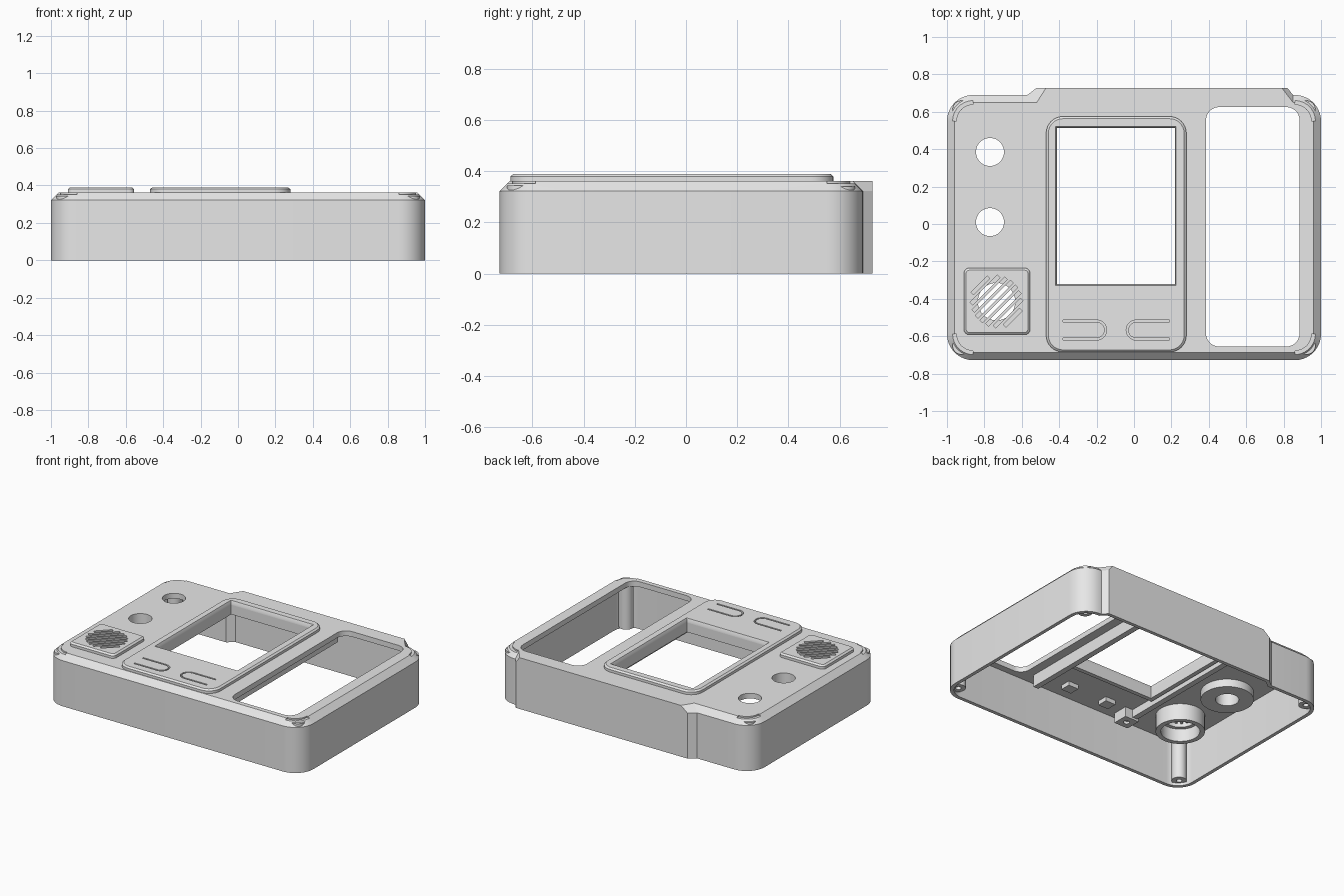
import bpy, bmesh, math

old = bpy.data.objects.get("Cube")
if old:
    bpy.data.objects.remove(old, do_unlink=True)

grey = bpy.data.materials.new("light grey plastic")
grey.use_nodes = True
grey.diffuse_color = (0.8, 0.8, 0.8, 1)
grey.node_tree.nodes["Principled BSDF"].inputs["Base Color"].default_value = (0.8, 0.8, 0.8, 1)


def loft(name, rings, closed=False):
    """Skin a stack of (outline, height) rings; cap the ends or close the loop."""
    bm = bmesh.new()
    loops = [[bm.verts.new((x, y, z)) for x, y in pts] for pts, z in rings]
    pairs = list(zip(loops, loops[1:]))
    if closed:
        pairs.append((loops[-1], loops[0]))
    else:
        bm.faces.new(loops[0])
        bm.faces.new(loops[-1])
    for a, b in pairs:
        n = len(a)
        for i in range(n):
            j = (i + 1) % n
            bm.faces.new((a[i], a[j], b[j], b[i]))
    bmesh.ops.recalc_face_normals(bm, faces=bm.faces)
    mesh = bpy.data.meshes.new(name)
    bm.to_mesh(mesh)
    bm.free()
    mesh.materials.append(grey)
    ob = bpy.data.objects.new(name, mesh)
    bpy.context.collection.objects.link(ob)
    return ob


def arc(cx, cy, r, a0, a1, n=10):
    angles = [math.radians(a0 + (a1 - a0) * i / n) for i in range(n + 1)]
    return [(cx + r * math.cos(a), cy + r * math.sin(a)) for a in angles]


def circle(cx, cy, r, n=40):
    return arc(cx, cy, r, 0, 360, n)[:-1]


def rounded(x0, x1, y0, y1, r, n=8):
    return (arc(x1 - r, y0 + r, r, -90, 0, n) + arc(x1 - r, y1 - r, r, 0, 90, n)
            + arc(x0 + r, y1 - r, r, 90, 180, n) + arc(x0 + r, y0 + r, r, 180, 270, n))


def rect(x0, x1, y0, y1, g=0.0):
    return [(x0 - g, y0 - g), (x1 + g, y0 - g), (x1 + g, y1 + g), (x0 - g, y1 + g)]


def prism(name, pts, z0, z1):
    return loft(name, [(pts, z0), (pts, z1)])


def tube(name, x, y, r_out, r_in, z0, z1):
    o, i = circle(x, y, r_out), circle(x, y, r_in)
    return loft(name, [(o, z0), (o, z1), (i, z1), (i, z0)], closed=True)


def cut(targets, cutters):
    for ob in targets:
        for c in cutters:
            mod = ob.modifiers.new("cut", "BOOLEAN")
            mod.operation, mod.solver, mod.object = "DIFFERENCE", "EXACT", c
            bpy.context.view_layer.objects.active = ob
            bpy.ops.object.modifier_apply(modifier=mod.name)
    for c in cutters:
        bpy.data.objects.remove(c, do_unlink=True)


# Open-bottomed shell with a thicker back section
CX, FRONT, BACK = 0.86, -0.588, 0.55
CORNERS = [(CX, FRONT, -90), (CX, BACK, 0), (-CX, BACK, 90), (-CX, FRONT, 180)]


def outline(r, bump_right, bump_left, bump_y):
    a = [arc(x, y, r, s, s + 90) for x, y, s in CORNERS]
    step = [(0.85, BACK + r), (bump_right, bump_y), (bump_left, bump_y), (bump_left - 0.05, BACK + r)]
    return a[0] + a[1] + step + a[2] + a[3]


outer = outline(0.14, 0.82, -0.52, 0.728)
top = outline(0.10, 0.79, -0.47, 0.728)
inner = outline(0.115, 0.81, -0.51, 0.703)
case = loft("case_shell", [(inner, 0.325), (inner, 0), (outer, 0), (outer, 0.322), (top, 0.362)])

# Shallow steps on the corners
cut([case], [prism("corner_cutter", arc(x, y, 0.17, s, s + 90) + arc(x, y, 0.09, s + 90, s), 0.352, 0.42)
             for x, y, s in CORNERS])

# Side window and two round holes
HOLES = [(-0.77, 0.385), (-0.77, 0.01)]
cut([case], [prism("window_cutter", rounded(0.385, 0.885, -0.655, 0.625, 0.07), 0.2, 0.5)]
    + [prism("hole_cutter", circle(x, y, 0.075), 0.2, 0.5) for x, y in HOLES])


# Raised pads with a softened top edge
def pad(name, x0, x1, y0, y1, r):
    e = 0.012
    full = rounded(x0, x1, y0, y1, r)
    small = rounded(x0 + e, x1 - e, y0 + e, y1 - e, r - e)
    return loft(name, [(full, 0.355), (full, 0.38), (small, 0.39)])


bezel = pad("screen_bezel", -0.47, 0.28, -0.685, 0.575, 0.09)
grille = pad("speaker_pad", -0.91, -0.555, -0.592, -0.235, 0.03)

# Screen opening with a lip underneath
SCREEN = (-0.412, 0.218, -0.322, 0.513)
lip = prism("screen_lip", rect(*SCREEN, 0.03), 0.295, 0.33)
cut([case, bezel, lip], [loft("screen_cutter", [(rect(*SCREEN), 0.2), (rect(*SCREEN), 0.372),
                                                (rect(*SCREEN, 0.012), 0.40)])])

# U-shaped grooves around the two push buttons
grooves = []
for cx, end, s in ((-0.2, -0.38, -90), (0.012, 0.19, 90)):
    out, inn = arc(cx, -0.567, 0.054, s, s + 180), arc(cx, -0.567, 0.043, s + 180, s)
    ends = [(end, out[-1][1]), (end, inn[0][1])]
    other = [(end, inn[-1][1]), (end, out[0][1])]
    grooves.append(prism("groove_cutter", out + ends + inn + other, 0.372, 0.42))
cut([bezel], grooves)

# Diagonal speaker slots
SX, SY = -0.735, -0.415
slots = []
k = math.sqrt(0.5)
for i in range(-3, 5):
    d = (i - 0.5) * 0.035
    h = math.sqrt(0.14 ** 2 - d * d) - 0.006
    corners = [(-h, d - 0.010), (h, d - 0.010), (h, d + 0.010), (-h, d + 0.010)]
    pts = [(SX + (u - v) * k, SY + (u + v) * k) for u, v in corners]
    slots.append(prism("slot_cutter", pts, 0.2, 0.5))
cut([case, grille], slots)

# Speaker seat and control boss on the underside
tube("speaker_seat", SX, SY, 0.158, 0.10, 0.30, 0.352)
tube("speaker_collar", SX, SY, 0.158, 0.125, 0.21, 0.302)
tube("control_boss", *HOLES[1], 0.17, 0.075, 0.27, 0.33)

# Corner screw posts
for x in (-0.922, 0.922):
    for y in (-0.65, 0.612):
        tube("screw_post", x, y, 0.048, 0.018, 0.02, 0.345 if y < 0 else 0.34)

# Ribs, button plungers and screw block inside
prism("rib_left", rect(0.28, 0.32, -0.62, 0.66), 0.24, 0.33)
prism("rib_right", rect(-0.49, -0.45, -0.62, 0.66), 0.27, 0.33)
for x in (-0.25, 0.06):
    prism("button_plunger", rect(x - 0.04, x + 0.04, -0.605, -0.53), 0.295, 0.33)
block = prism("screw_block", rect(-0.50, -0.39, -0.66, -0.55), 0.255, 0.33)
cut([block], [prism("screw_cutter", circle(-0.445, -0.605, 0.02, 16), 0.2, 0.31)])

# Smooth the rounded walls, keep the edges crisp
for ob in bpy.context.scene.objects:
    if ob.type == "MESH" and ob.data.materials and ob.data.materials[0] == grey:
        bpy.ops.object.select_all(action="DESELECT")
        ob.select_set(True)
        bpy.context.view_layer.objects.active = ob
        bpy.ops.object.shade_smooth_by_angle(angle=math.radians(30))
